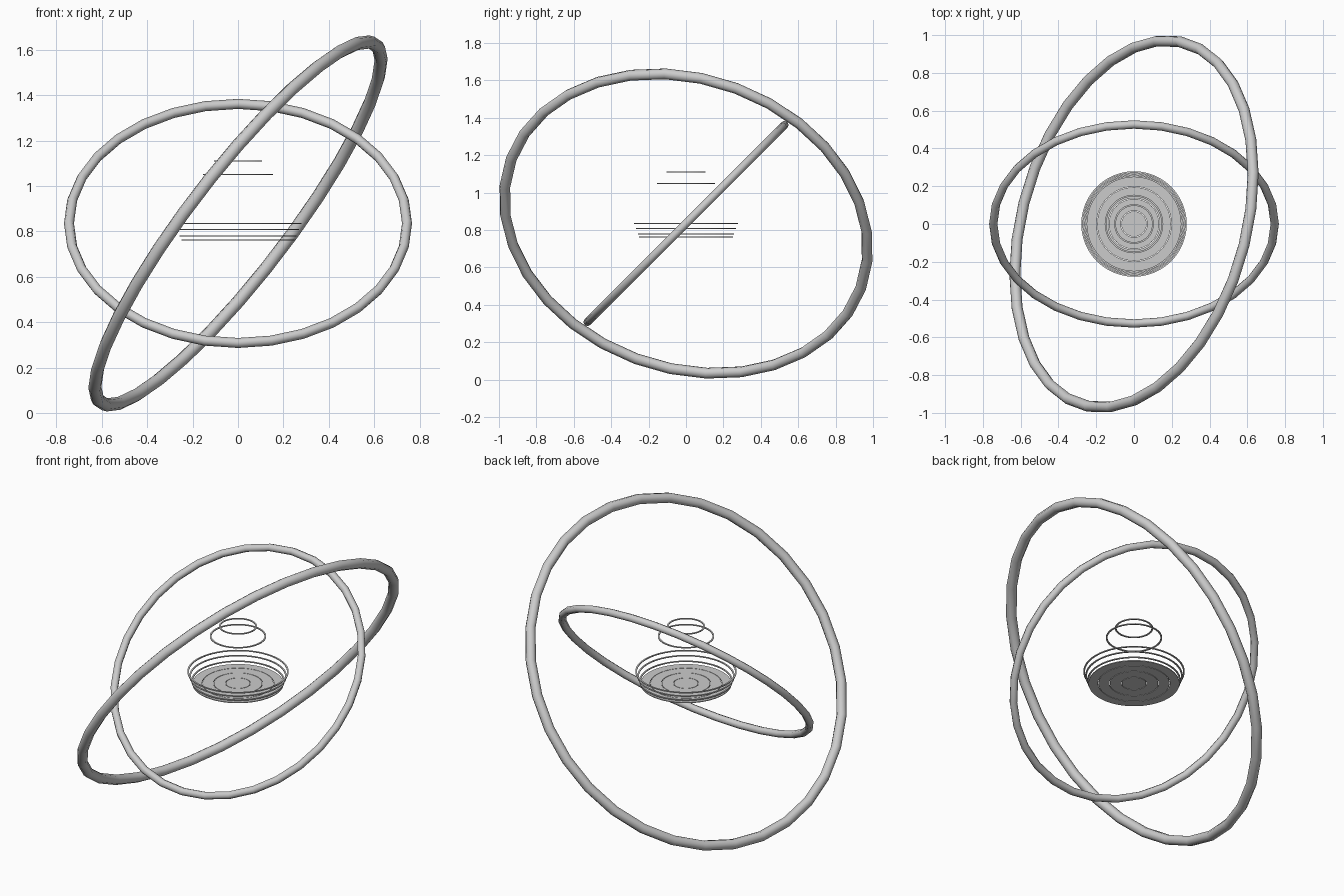
import bpy, bmesh, math

cube = bpy.data.objects.get("Cube")
if cube:
    bpy.data.objects.remove(cube, do_unlink=True)

grey = bpy.data.materials.new("light_grey")
grey.use_nodes = True
grey.diffuse_color = (0.6, 0.6, 0.6, 1)
grey.node_tree.nodes["Principled BSDF"].inputs["Base Color"].default_value = (0.6, 0.6, 0.6, 1)

CENTRE_Z = 0.835


def hoop(name, major, minor, tilt):
    """Round-tubed hoop turned about the common centre."""
    bpy.ops.mesh.primitive_torus_add(major_segments=32, minor_segments=8,
                                     major_radius=major, minor_radius=minor)
    obj = bpy.context.object
    obj.name = name
    obj.location = (0, 0, CENTRE_Z)
    obj.rotation_mode = 'ZYX'
    obj.rotation_euler = [math.radians(a) for a in tilt]
    obj.data.materials.append(grey)
    bpy.ops.object.shade_smooth_by_angle(angle=math.radians(60))


def flat_ring(name, inner, outer, z, thick=0.005, sides=48):
    """Thin flat washer, or a solid disc when the inner radius is zero."""
    bm = bmesh.new()
    if inner == 0:
        bmesh.ops.create_cone(bm, cap_ends=True, segments=sides,
                              radius1=outer, radius2=outer, depth=thick)
    else:
        profile = [(inner, -thick / 2), (outer, -thick / 2),
                   (outer, thick / 2), (inner, thick / 2)]
        verts = [bm.verts.new((r, 0, h)) for r, h in profile]
        edges = [bm.edges.new((verts[i], verts[i - 1])) for i in range(4)]
        bmesh.ops.spin(bm, geom=verts + edges, cent=(0, 0, 0), axis=(0, 0, 1),
                       angle=math.tau, steps=sides)
        bmesh.ops.remove_doubles(bm, verts=bm.verts, dist=0.0005)
        bmesh.ops.recalc_face_normals(bm, faces=bm.faces)
    mesh = bpy.data.meshes.new(name)
    bm.to_mesh(mesh)
    bm.free()
    mesh.materials.append(grey)
    obj = bpy.data.objects.new(name, mesh)
    obj.location.z = z
    bpy.context.collection.objects.link(obj)


# Two large crossing hoops
hoop("inner_hoop", 0.745, 0.022, (45, 0, 0))
hoop("outer_hoop", 0.996, 0.029, (-20.3, -50.7, 0))

# Floating thin rings, from the top down
for i, (radius, z) in enumerate([(0.105, 1.11), (0.155, 1.05), (0.279, 0.835),
                                 (0.268, 0.809), (0.257, 0.78)]):
    flat_ring(f"floating_ring_{i + 1}", radius - 0.009, radius, z)

# Bottom plate of nested washers with narrow gaps
bounds = [0, 0.067, 0.133, 0.195, 0.25]
for i in range(4):
    inner = bounds[i] + 0.003 if i else 0
    flat_ring(f"base_plate_{i + 1}", inner, bounds[i + 1], 0.762)
